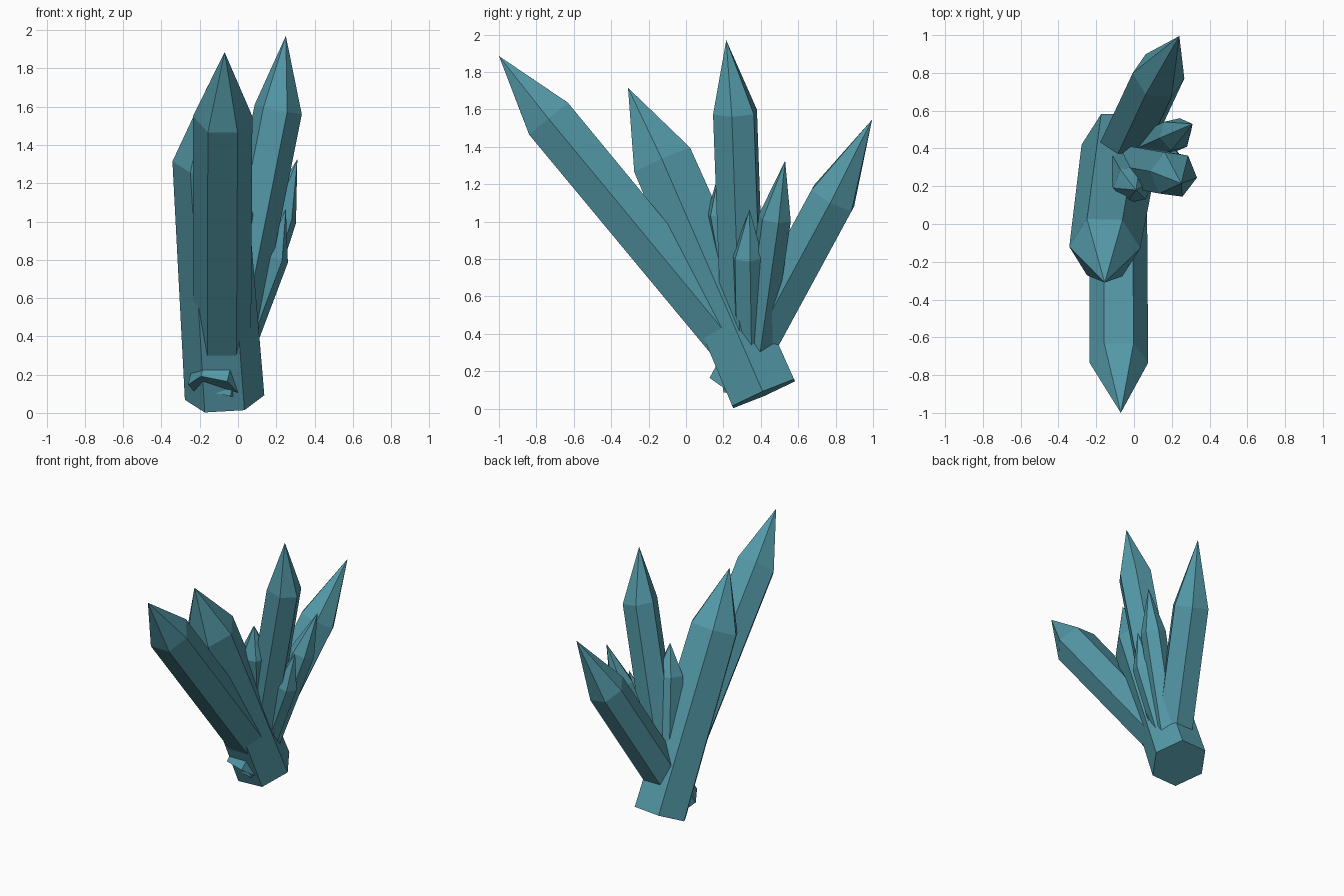
import bpy
import bmesh
from math import cos, sin, radians, tau
from mathutils import Vector

cube = bpy.data.objects.get("Cube")
if cube:
    bpy.data.objects.remove(cube, do_unlink=True)

# One teal mineral colour
teal = bpy.data.materials.new("teal_crystal")
teal.use_nodes = True
colour = (0.088, 0.32, 0.39, 1)
teal.diffuse_color = colour
teal.node_tree.nodes["Principled BSDF"].inputs["Base Color"].default_value = colour

SIDES = 6


def crystal(name, base, shoulder, tip, base_radius, radius, turn=0):
    """Six-sided prism from base to shoulder, closed by a pointed tip."""
    base, shoulder, tip = Vector(base), Vector(shoulder), Vector(tip)
    axis = (shoulder - base).normalized()
    u = Vector((1, 0, 0))
    u = (u - axis * u.dot(axis)).normalized()
    v = axis.cross(u)
    bm = bmesh.new()

    def ring(centre, r):
        angles = [radians(turn) + tau * i / SIDES for i in range(SIDES)]
        return [bm.verts.new(centre + r * (u * cos(a) + v * sin(a))) for a in angles]

    low, high = ring(base, base_radius), ring(shoulder, radius)
    point = bm.verts.new(tip)
    bm.faces.new(low[::-1])
    for i in range(SIDES):
        j = (i + 1) % SIDES
        bm.faces.new((low[i], low[j], high[j], high[i]))
        bm.faces.new((high[i], high[j], point))
    mesh = bpy.data.meshes.new(name)
    bm.to_mesh(mesh)
    bm.free()
    mesh.materials.append(teal)
    bpy.context.collection.objects.link(bpy.data.objects.new(name, mesh))


# Thick crystal whose foot carries the cluster
crystal("main_crystal", (-0.07, 0.415, 0.08), (-0.155, -0.125, 1.325),
        (-0.155, -0.31, 1.715), 0.208, 0.188)

# Long crystals leaning forward, upward and backward
crystal("front_crystal", (-0.085, 0.39, 0.19), (-0.08, -0.735, 1.55),
        (-0.07, -1.0, 1.885), 0.152, 0.155)
crystal("upright_crystal", (-0.085, 0.315, 0.1), (0.21, 0.262, 1.585),
        (0.25, 0.215, 1.97), 0.125, 0.127, -8)
crystal("back_crystal", (-0.125, 0.24, 0.12), (0.13, 0.785, 1.125),
        (0.24, 0.995, 1.545), 0.14, 0.14)

# Short crystals filling the gaps
crystal("short_back_crystal", (-0.04, 0.36, 0.2), (0.22, 0.475, 1.02),
        (0.31, 0.53, 1.325), 0.085, 0.09, 15)
crystal("short_side_crystal", (-0.05, 0.34, 0.2), (0.18, 0.33, 0.815),
        (0.25, 0.34, 1.065), 0.085, 0.087, 8)
crystal("short_middle_crystal", (-0.09, 0.36, 0.2), (-0.005, 0.21, 1.05),
        (0.01, 0.18, 1.28), 0.1, 0.106, 10)
